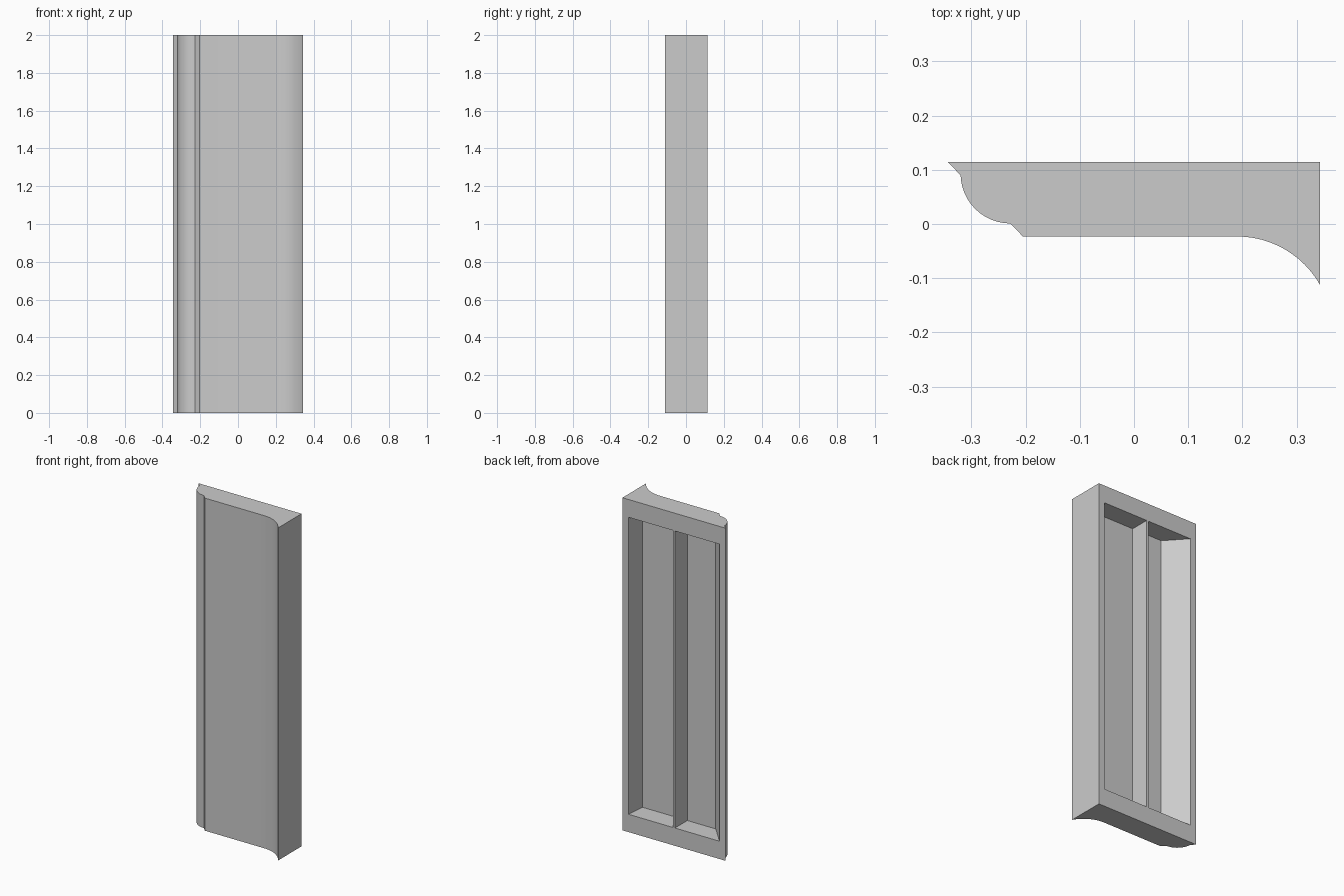
import bpy, bmesh
from math import sin, cos, radians

if "Cube" in bpy.data.objects:
    bpy.data.objects.remove(bpy.data.objects["Cube"])


def prism(name, profile, z0, z1):
    """Extrude an xy outline from z0 to z1."""
    bm = bmesh.new()
    face = bm.faces.new([bm.verts.new((x, y, z0)) for x, y in profile])
    ext = bmesh.ops.extrude_face_region(bm, geom=[face])
    top = [v for v in ext["geom"] if isinstance(v, bmesh.types.BMVert)]
    bmesh.ops.translate(bm, verts=top, vec=(0, 0, z1 - z0))
    bmesh.ops.recalc_face_normals(bm, faces=bm.faces[:])
    mesh = bpy.data.meshes.new(name)
    bm.to_mesh(mesh)
    bm.free()
    ob = bpy.data.objects.new(name, mesh)
    bpy.context.collection.objects.link(ob)
    return ob


def arc(cx, cy, r, a0, a1, n):
    angles = [radians(a0 + (a1 - a0) * i / n) for i in range(n + 1)]
    return [(cx + r * cos(a), cy + r * sin(a)) for a in angles]


BACK, FLOOR = 0.114, -0.004

# Moulded panel: rounded left nose with lip, flat front, flared right edge
outline = [(0.343, BACK), (-0.343, BACK), (-0.32, 0.09)]
outline += arc(-0.228, 0.093, 0.092, 180, 270, 12)
outline += [(-0.205, -0.023)]
outline += arc(0.19, -0.199, 0.176, 90, 29.6, 12)
panel = prism("moulded_panel", outline, 0, 2)

# Two rear pockets leaving a thin central web; left one has a sloping wall
over = BACK + 0.02
pockets = {
    "right_pocket": [(0.006, over), (0.006, FLOOR), (0.293, FLOOR), (0.305, over)],
    "left_pocket": [(-0.006, over), (-0.006, FLOOR), (-0.195, FLOOR), (-0.321, over)],
}
for name, shape in pockets.items():
    cutter = prism(name + "_cutter", shape, 0.107, 1.893)
    cutter.hide_render = True
    cutter.display_type = 'WIRE'
    mod = panel.modifiers.new(name, 'BOOLEAN')
    mod.operation = 'DIFFERENCE'
    mod.solver = 'EXACT'
    mod.object = cutter

# Apply the cuts, then remove the cutters
bpy.context.view_layer.objects.active = panel
panel.select_set(True)
for name in pockets:
    bpy.ops.object.modifier_apply(modifier=name)
    bpy.data.objects.remove(bpy.data.objects[name + "_cutter"])
bpy.ops.object.shade_smooth_by_angle(angle=radians(25))
